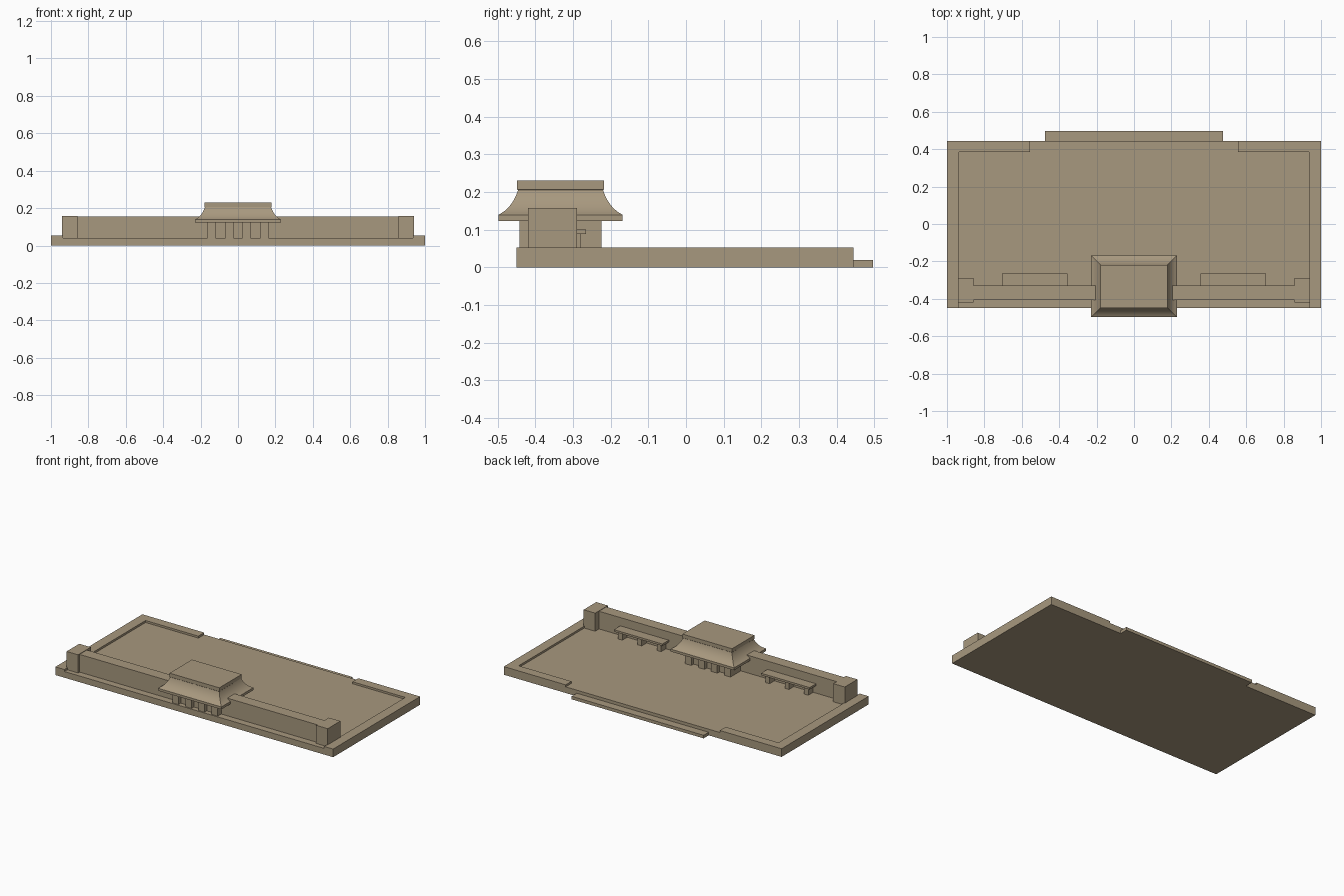
import bpy
import bmesh
import math

cube = bpy.data.objects.get("Cube")
if cube:
    bpy.data.objects.remove(cube, do_unlink=True)

stone = bpy.data.materials.new("sandstone")
stone.use_nodes = True
COLOR = (0.39, 0.315, 0.21, 1)
stone.diffuse_color = COLOR
stone.node_tree.nodes["Principled BSDF"].inputs["Base Color"].default_value = COLOR
stone.node_tree.nodes["Principled BSDF"].inputs["Roughness"].default_value = 0.9


def finish(name, bm):
    bmesh.ops.recalc_face_normals(bm, faces=bm.faces)
    mesh = bpy.data.meshes.new(name)
    bm.to_mesh(mesh)
    bm.free()
    mesh.materials.append(stone)
    obj = bpy.data.objects.new(name, mesh)
    bpy.context.collection.objects.link(obj)
    return obj


def box(name, x, y, z):
    """Box spanning the given (low, high) ranges."""
    bm = bmesh.new()
    bmesh.ops.create_cube(bm, size=1)
    for v in bm.verts:
        v.co = [r[0] if c < 0 else r[1] for c, r in zip(v.co, (x, y, z))]
    return finish(name, bm)


def prism(name, outline, low, high):
    """Upright prism over a plan outline."""
    bm = bmesh.new()
    face = bm.faces.new([bm.verts.new((x, y, low)) for x, y in outline])
    top = bmesh.ops.extrude_face_region(bm, geom=[face])["geom"]
    bmesh.ops.translate(bm, vec=(0, 0, high - low),
                        verts=[g for g in top if isinstance(g, bmesh.types.BMVert)])
    return finish(name, bm)


FLOOR, RIM = 0.04, 0.053
FRONT, BACK = -0.45, 0.445
GATE_Y = -0.333

# Ground slab and the low step along the back
box("ground_slab", (-1, 1), (FRONT, BACK), (0, FLOOR))
box("back_step", (-0.475, 0.475), (BACK, 0.497), (0, 0.02))

for side, s in (("left", 1), ("right", -1)):
    def span(a, b):
        return tuple(sorted((s * a, s * b)))

    # Raised kerb: along the side and round the back corner
    kerb = [(1, FRONT), (1, BACK), (0.555, BACK), (0.555, 0.385),
            (0.935, 0.385), (0.935, FRONT)]
    prism(side + "_kerb", [(s * x, y) for x, y in kerb], FLOOR, RIM)

    # Front wall and its end pier
    box(side + "_wall", span(0.15, 0.87), (-0.405, -0.33), (FLOOR, 0.155))
    box(side + "_end_pier", span(0.857, 0.94), (-0.42, -0.29), (FLOOR, 0.158))

    # Bench behind the wall
    box(side + "_bench_top", span(0.355, 0.705), (-0.335, -0.265), (0.088, 0.101))
    for i in range(3):
        cx = 0.39 + 0.14 * i
        box(f"{side}_bench_leg_{i + 1}", span(cx - 0.015, cx + 0.015),
            (-0.335, -0.28), (FLOOR, 0.088))

# Gatehouse: recessed core with pillars on front and back
box("gate_core", (-0.163, 0.163), (GATE_Y - 0.085, GATE_Y + 0.085), (FLOOR, 0.125))
for i, cx in enumerate((-0.141, -0.046, 0.046, 0.141)):
    box(f"gate_pillar_{i + 1}", (cx - 0.022, cx + 0.022),
        (GATE_Y - 0.109, GATE_Y + 0.109), (FLOOR, 0.125))

# Flared roof: eave board, concave slope and flat top slab
EAVE_X, EAVE_Y, INSET = 0.229, 0.165, 0.052
rings = [(0, 0.123), (0, 0.139)]
STEPS = 10
for i in range(STEPS + 1):
    a = math.pi / 2 * i / STEPS
    curve_in = 0.5 * math.sin(a) + 0.5 * i / STEPS
    curve_up = 0.5 * (1 - math.cos(a)) + 0.5 * i / STEPS
    rings.append((0.003 + (INSET - 0.003) * curve_in, 0.141 + 0.064 * curve_up))
rings += [(INSET - 0.002, 0.207), (INSET - 0.002, 0.231)]

bm = bmesh.new()
loops = []
for inset, z in rings:
    hx, hy = EAVE_X - inset, EAVE_Y - inset
    loops.append([bm.verts.new((sx * hx, GATE_Y + sy * hy, z))
                  for sx, sy in ((-1, -1), (1, -1), (1, 1), (-1, 1))])
for low, high in zip(loops, loops[1:]):
    for k in range(4):
        n = (k + 1) % 4
        bm.faces.new((low[k], low[n], high[n], high[k]))
bm.faces.new(loops[0][::-1])
bm.faces.new(loops[-1])
roof = finish("gate_roof", bm)

bpy.ops.object.select_all(action="DESELECT")
roof.select_set(True)
bpy.context.view_layer.objects.active = roof
bpy.ops.object.shade_smooth_by_angle(angle=math.radians(25))
